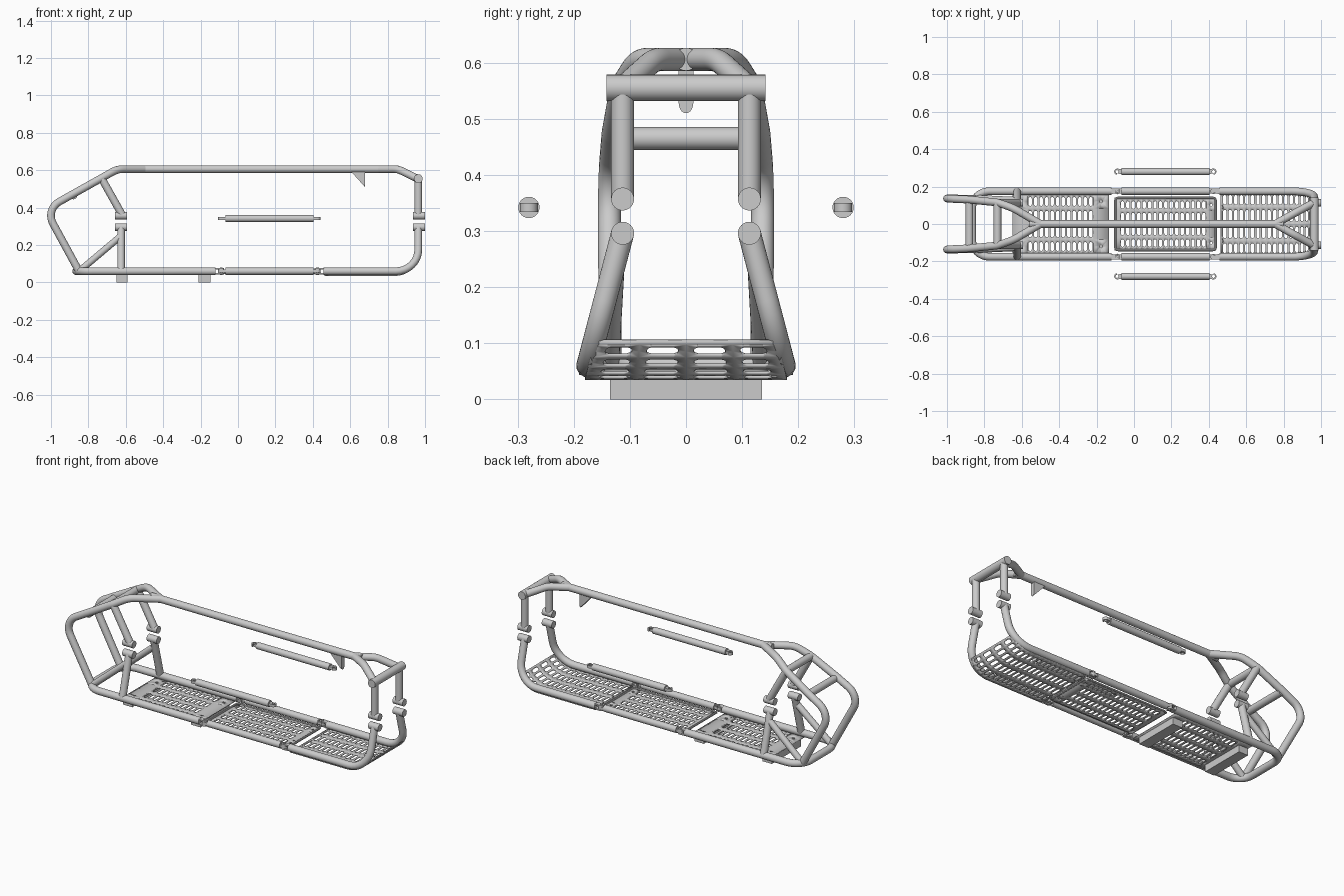
import bpy, bmesh
from math import sin, cos, pi, radians, tan
from mathutils import Vector

if "Cube" in bpy.data.objects:
    bpy.data.objects.remove(bpy.data.objects["Cube"])

R = 0.0205          # main tube radius
RY, RZ = 0.175, 0.06  # lower rail position


def finish(ob, mirror=False, smooth=True):
    if mirror:
        m = ob.modifiers.new("mirror", 'MIRROR')
        m.use_axis = (False, True, False)
        m.use_mirror_merge = False
        # mirror about the world origin: all meshes keep their origin there
    bpy.ops.object.select_all(action='DESELECT')
    ob.select_set(True)
    bpy.context.view_layer.objects.active = ob
    if smooth:
        bpy.ops.object.shade_smooth_by_angle(angle=radians(35))
    return ob


def mesh_object(name, bm, mirror=False):
    bmesh.ops.recalc_face_normals(bm, faces=bm.faces)
    me = bpy.data.meshes.new(name)
    bm.to_mesh(me)
    bm.free()
    ob = bpy.data.objects.new(name, me)
    bpy.context.collection.objects.link(ob)
    return finish(ob, mirror)


def rounded_path(pts, fillet, steps=8):
    pts = [Vector(p) for p in pts]
    out = [pts[0]]
    for a, p, b in zip(pts, pts[1:], pts[2:]):
        u, v = (a - p).normalized(), (b - p).normalized()
        half = u.angle(v) / 2
        d = min(fillet / tan(half), 0.49 * (a - p).length, 0.49 * (b - p).length)
        c = p + (u + v).normalized() * (d / cos(half))
        s, e = p + u * d - c, p + v * d - c
        for i in range(steps + 1):
            out.append(c + s.slerp(e, i / steps, s) if s.angle(e) < 0.01
                       else c + (s.normalized().slerp(e.normalized(), i / steps)) * s.length)
    return out + [pts[-1]]


def tube(name, pts, r=R, fillet=0.0, mirror=False, sides=24):
    path = rounded_path(pts, fillet) if fillet else [Vector(p) for p in pts]
    bm = bmesh.new()
    t = (path[1] - path[0]).normalized()
    n = t.orthogonal().normalized()
    rings = []
    for i, p in enumerate(path):
        t = (path[min(i + 1, len(path) - 1)] - path[max(i - 1, 0)]).normalized()
        n = (n - t * n.dot(t)).normalized()
        b = t.cross(n)
        rings.append([bm.verts.new(p + (n * cos(a) + b * sin(a)) * r)
                      for a in (2 * pi * k / sides for k in range(sides))])
    for r0, r1 in zip(rings, rings[1:]):
        for k in range(sides):
            j = (k + 1) % sides
            bm.faces.new((r0[k], r0[j], r1[j], r1[k]))
    bm.faces.new(rings[0][::-1])
    bm.faces.new(rings[-1])
    return mesh_object(name, bm, mirror)


def box(name, x0, x1, y0, y1, z0, z1, mirror=False):
    bm = bmesh.new()
    bmesh.ops.create_cube(bm, size=1)
    for v in bm.verts:
        v.co = ((x0 + x1) / 2 + v.co.x * (x1 - x0), (y0 + y1) / 2 + v.co.y * (y1 - y0),
                (z0 + z1) / 2 + v.co.z * (z1 - z0))
    return mesh_object(name, bm, mirror)


def lug(name, x, d, y, z, length, w=0.016, t=0.008, hole=0.008):
    """Flat tab with a round holed end at x, reaching back in direction -d."""
    bm = bmesh.new()
    inner, outer = [], []
    for k in range(25):
        a = -pi / 2 + pi * 2 * k / 24
        inner.append((x + d * hole * cos(a), y + hole * sin(a)))
        if k <= 12:
            outer.append((x + d * w * cos(a), y + w * sin(a)))
        else:
            outer.append((x - d * length, y + w * (1 - (k - 12) / 6)))
    for k in range(24):
        lo = [bm.verts.new((*q, z - t)) for q in (inner[k], outer[k], outer[k + 1], inner[k + 1])]
        bm.faces.new(lo)
    bmesh.ops.remove_doubles(bm, verts=bm.verts, dist=1e-5)
    g = bmesh.ops.extrude_face_region(bm, geom=bm.faces[:])['geom']
    bmesh.ops.translate(bm, vec=(0, 0, 2 * t), verts=[v for v in g if isinstance(v, bmesh.types.BMVert)])
    return mesh_object(name, bm, True)


def grille(name, u_start, cols, pitch, rows, lead, tail, shape, holes=0.0):
    """Slotted sheet; rows = (v0, v1, slot0, slot1); lead and tail are plain end strips."""
    bm = bmesh.new()

    def cell(u0, u1, v0, v1, s0, s1, r):
        uc = (u0 + u1) / 2
        inn, out = [], []
        for k in range(5):
            a = pi * k / 4
            inn.append((uc + r * cos(a), s1 - r + r * sin(a)))
        for k in range(4, 9):
            a = pi * k / 4
            inn.append((uc + r * cos(a), s0 + r + r * sin(a)))
        out = [(u1, s1 - r), (u1, v1), (uc, v1), (u0, v1), (u0, s1 - r),
               (u0, s0 + r), (u0, v0), (uc, v0), (u1, v0), (u1, s0 + r)]
        for k in range(10):
            j = (k + 1) % 10
            bm.faces.new([bm.verts.new(shape(*q)) for q in (inn[k], out[k], out[j], inn[j])])

    u_end = u_start + lead + cols * pitch
    for i, (v0, v1, s0, s1) in enumerate(rows):
        for c in range(cols):
            u = u_start + lead + c * pitch
            cell(u, u + pitch, v0, v1, s0, s1, pitch * 0.31)
        for a, b in ((u_start, u_start + lead), (u_end, u_end + tail)):
            if holes and b - a > 0.03 and i in (0, len(rows) - 1):
                m = (s0 + s1) / 2
                cell(a, b, v0, v1, m - holes - 0.001, m + holes + 0.001, holes)
            else:
                bm.faces.new([bm.verts.new(shape(*q)) for q in ((a, v0), (b, v0), (b, v1), (a, v1))])
    bmesh.ops.remove_doubles(bm, verts=bm.verts, dist=1e-5)
    ob = mesh_object(name, bm)
    s = ob.modifiers.new("thickness", 'SOLIDIFY')
    s.thickness, s.offset = 0.005, 0
    return ob


# upper frame: spine, forked ends and left cage
tube("spine", [(-0.56, 0, 0.606), (0.80, 0, 0.606)])
tube("left_cage_tube", [(-0.50, 0, 0.606), (-0.645, 0.085, 0.606), (-0.73, 0.115, 0.558),
                        (-0.88, 0.13, 0.474), (-1.03, 0.137, 0.39), (-0.85, 0.135, RZ)], fillet=0.13, mirror=True)
tube("right_fork", [(0.755, 0, 0.606), (0.855, 0.056, 0.606), (0.964, 0.115, 0.553)], fillet=0.12, mirror=True)
tube("left_upper_crossbar", [(-0.73, -0.115, 0.558), (-0.73, 0.115, 0.558)])
tube("left_lower_crossbar", [(-0.88, -0.13, 0.465), (-0.88, 0.13, 0.465)])
tube("right_crossbar", [(0.964, -0.142, 0.555), (0.964, 0.142, 0.555)], r=0.0235)

# posts, braces and split joint collars
tube("left_upper_post", [(-0.73, 0.113, 0.558), (-0.62, 0.113, 0.362)], mirror=True)
tube("left_lower_post", [(-0.625, 0.113, 0.296), (-0.625, RY, RZ)], mirror=True)
tube("left_brace", [(-0.63, 0.127, 0.245), (-0.84, 0.137, 0.068)], r=0.018, mirror=True)
tube("right_upper_post", [(0.964, 0.113, 0.555), (0.964, 0.113, 0.357)], mirror=True)
for side, x in (("left", -0.625), ("right", 0.967)):
    for level, z in (("upper", 0.357), ("lower", 0.296)):
        tube(f"{side}_{level}_collar", [(x - 0.032, 0.113, z), (x + 0.032, 0.113, z)], mirror=True)

# lower rails
tube("left_lower_rail", [(-0.12, RY, RZ), (-0.865, RY, RZ), (-0.865, -RY, RZ), (-0.12, -RY, RZ)], fillet=0.09)
tube("right_lower_rail", [(0.457, RY, RZ), (0.964, RY, RZ), (0.964, 0.113, 0.296)], fillet=0.125, mirror=True)

# middle rail pieces in place, and the matching loose bars
for name, y, z in (("middle_rail", RY, RZ), ("loose_side_bar", 0.28, 0.342)):
    tube(name, [(-0.068, y, z), (0.403, y, z)], r=0.019, mirror=True)
    lug(name + "_left_tab", -0.09, -1, y, z, 0.03)
    lug(name + "_right_tab", 0.425, 1, y, z, 0.03)
for side, x, d in (("left", -0.09, 1), ("right", 0.425, -1)):
    for level, dz in (("upper", 0.0125), ("lower", -0.0125)):
        lug(f"{side}_fork_{level}_lug", x, d, RY, RZ + dz, 0.034, t=0.004)
    tube(side + "_hinge_pin", [(x, RY, RZ - 0.02), (x, RY, RZ + 0.02)], r=0.0075, mirror=True, sides=12)

# floor grilles
CX, CZ, CR = 0.834, 0.187, 0.15


def curved(u, v):
    if u <= CX:
        return (u, v, CZ - CR)
    a = (u - CX) / CR
    z = CZ - CR * cos(a)
    return (CX + CR * sin(a), v * (1 - 0.09 * (z - CZ + CR) / 0.066), z)


def slot_rows(half):
    k = half / 0.18
    r = [(0.09, 0.18, 0.103, 0.155), (0, 0.09, 0.014, 0.076)]
    return [tuple(k * q for q in w) for w in r] + [(-k * w[1], -k * w[0], -k * w[3], -k * w[2]) for w in r[::-1]]


grille("left_floor_grille", -0.65, 12, 0.0295, slot_rows(0.168), 0.08, 0.081,
       lambda u, v: (u, v, 0.042), holes=0.008)
grille("middle_floor_grille", -0.103, 16, 0.029, slot_rows(0.142), 0.027, 0.05,
       lambda u, v: (u, v, 0.047), holes=0.006)
grille("right_floor_grille", 0.462, 17, 0.0297, slot_rows(0.18), 0.008, 0.008, curved)

# raised rim of the middle grille
tube("middle_grille_rim", [(0.17, 0.14, 0.05), (-0.1, 0.14, 0.05), (-0.1, -0.14, 0.05), (0.437, -0.14, 0.05),
                           (0.437, 0.14, 0.05), (0.17, 0.14, 0.05)], r=0.006, fillet=0.015, sides=10)

# feet under the left grille
box("outer_foot", -0.65, -0.59, -0.135, 0.135, 0, 0.042)
box("inner_foot", -0.21, -0.148, -0.135, 0.135, 0, 0.042)

# wedge tongue hanging under the spine
outline = [(0.013, 0.60)] + [(0.013 * cos(a), 0.528 - 0.018 * sin(a))
                             for a in (pi * k / 10 for k in range(11))] + [(-0.013, 0.60)]
bm = bmesh.new()
flat = [bm.verts.new((0.68, y, z)) for y, z in outline]
slope = [bm.verts.new((0.679 - (z - 0.51) * 0.9, y, z)) for y, z in outline]
bm.faces.new(flat)
bm.faces.new(slope[::-1])
for k in range(len(outline)):
    j = (k + 1) % len(outline)
    bm.faces.new((flat[k], slope[k], slope[j], flat[j]))
mesh_object("spine_wedge", bm)
